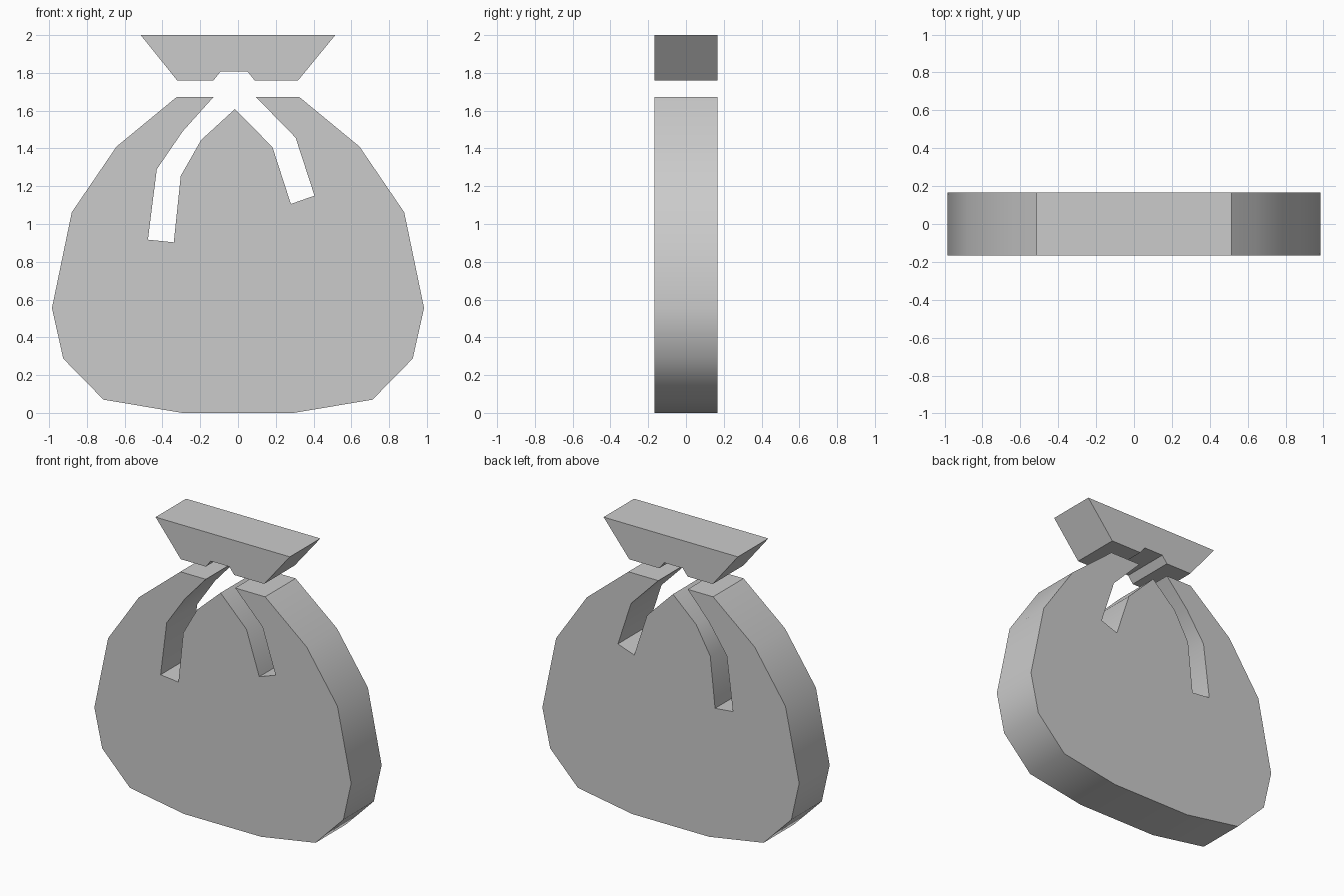
import bpy, bmesh, math

if "Cube" in bpy.data.objects:
    bpy.data.objects.remove(bpy.data.objects["Cube"])

HALF = 0.167  # half thickness of the plate


def plate(name, outline):
    """Extrude a front-view (x, z) outline through the thickness."""
    bm = bmesh.new()
    face = bm.faces.new([bm.verts.new((x, -HALF, z)) for x, z in outline])
    ext = bmesh.ops.extrude_face_region(bm, geom=[face], use_keep_orig=True)
    verts = [g for g in ext["geom"] if isinstance(g, bmesh.types.BMVert)]
    bmesh.ops.translate(bm, verts=verts, vec=(0, 2 * HALF, 0))
    bmesh.ops.recalc_face_normals(bm, faces=bm.faces[:])
    mesh = bpy.data.meshes.new(name)
    bm.to_mesh(mesh)
    bm.free()
    obj = bpy.data.objects.new(name, mesh)
    bpy.context.collection.objects.link(obj)
    bpy.ops.object.select_all(action='DESELECT')
    obj.select_set(True)
    bpy.context.view_layer.objects.active = obj
    bpy.ops.object.shade_smooth_by_angle(angle=math.radians(38))
    return obj


# Sack body: mirrored round side, with two fold slots open at the neck
side = [(0.295, 0), (0.712, 0.07), (0.925, 0.287), (0.985, 0.555),
        (0.88, 1.062), (0.643, 1.41), (0.325, 1.672)]
right_fold = [(0.095, 1.672), (0.305, 1.457), (0.405, 1.15),
              (0.28, 1.106), (0.182, 1.408)]
left_fold = [(-0.195, 1.445), (-0.303, 1.255), (-0.34, 0.903),
             (-0.477, 0.917), (-0.43, 1.29), (-0.293, 1.49), (-0.13, 1.672)]
mirrored = [(-x, z) for x, z in reversed(side)]
plate("sack_body", side + right_fold + [(-0.017, 1.608)] + left_fold + mirrored)

# Gathered top above the tie, with a small notch underneath
plate("sack_top", [(-0.515, 2), (-0.322, 1.76), (-0.13, 1.76), (-0.092, 1.808),
                   (0.05, 1.808), (0.088, 1.76), (0.318, 1.76), (0.515, 2)])
